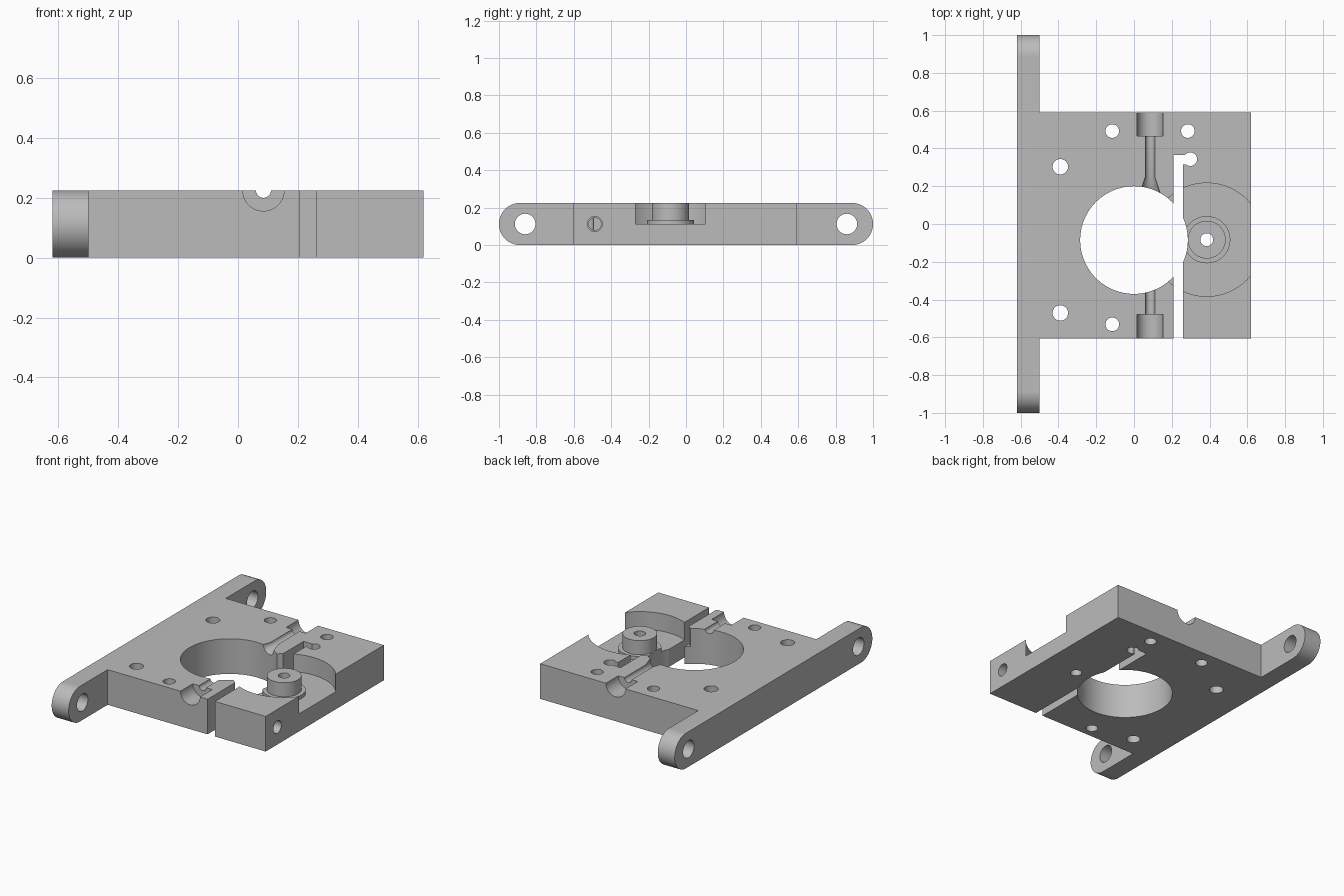
import bpy
from math import pi
from mathutils import Matrix, Vector

old = bpy.data.objects.get("Cube")
if old:
    bpy.data.objects.remove(old, do_unlink=True)

THICK = 0.225
MID = THICK / 2
TURN = {"X": Matrix.Rotation(pi / 2, 4, "Y"),
        "Y": Matrix.Rotation(-pi / 2, 4, "X"),
        "Z": Matrix.Identity(4)}


def box(name, lo, hi):
    lo, hi = Vector(lo), Vector(hi)
    bpy.ops.mesh.primitive_cube_add(size=1)
    ob = bpy.context.object
    ob.name = name
    ob.data.transform(Matrix.Translation((lo + hi) / 2) @ Matrix.Diagonal((*(hi - lo), 1)))
    return ob


def rod(name, start, length, r, axis="Z", r_end=None, sides=64):
    """Cylinder or cone running from start along the positive axis."""
    bpy.ops.mesh.primitive_cone_add(vertices=sides, radius1=r, depth=length,
                                    radius2=r if r_end is None else r_end)
    ob = bpy.context.object
    ob.name = name
    ob.data.transform(Matrix.Translation(start) @ TURN[axis]
                      @ Matrix.Translation((0, 0, length / 2)))
    return ob


def combine(target, tool, operation):
    mod = target.modifiers.new("join_or_cut", "BOOLEAN")
    mod.operation = operation
    mod.solver = "EXACT"
    mod.object = tool
    bpy.context.view_layer.objects.active = target
    bpy.ops.object.modifier_apply(modifier=mod.name)
    bpy.data.objects.remove(tool, do_unlink=True)


def add(tool):
    combine(body, tool, "UNION")


def cut(tool):
    combine(body, tool, "DIFFERENCE")


# Plate and round-ended mounting bar
body = box("clamp_plate", (-0.56, -0.605, 0), (0.62, 0.59, THICK))
bar = box("mounting_bar", (-0.62, -1 + MID, 0), (-0.5, 1 - MID, THICK))
for side in (-1, 1):
    end = rod("bar_end", (-0.62, side * (1 - MID), MID), 0.12, MID, "X")
    combine(bar, end, "UNION")
add(bar)

# Round pocket with stepped boss
cut(rod("pocket", (0.385, -0.083, MID), 0.3, 0.3, sides=96))
add(rod("boss_flange", (0.385, -0.083, 0.08), 0.055, 0.125))
add(rod("boss", (0.385, -0.083, 0.1), THICK - 0.1, 0.1))

# Main bore and clamping slot with hooked end
cut(rod("bore", (0, -0.085, -0.1), 0.5, 0.285, sides=96))
cut(box("slot", (0.208, -0.7, -0.1), (0.26, 0.365, 0.4)))
cut(box("slot_hook", (0.23, 0.316, -0.1), (0.29, 0.365, 0.4)))
cut(rod("slot_relief", (0.298, 0.343, -0.1), 0.5, 0.036))

# Vertical screw holes
for x, y, r in ((-0.39, 0.303, 0.041), (-0.39, -0.471, 0.041),
                (-0.115, 0.492, 0.036), (-0.115, -0.531, 0.036),
                (0.285, 0.492, 0.036), (0.385, -0.083, 0.034)):
    cut(rod("screw_hole", (x, y, -0.1), 0.5, r, sides=40))

# Half-round channel in the top, wider at both edges, flared into the bore
cut(rod("channel", (0.085, -0.55, THICK), 1.1, 0.025, "Y", sides=40))
cut(rod("front_socket", (0.085, -0.7, THICK), 0.22, 0.069, "Y"))
cut(rod("back_socket", (0.085, 0.465, THICK), 0.22, 0.069, "Y"))
cut(rod("channel_flare", (0.085, 0.12, THICK), 0.13, 0.068, "Y", 0.025, 40))

# Clamp screw hole across the slot, and bar end holes
cut(rod("clamp_hole", (0.23, -0.487, MID), 0.5, 0.04, "X", sides=40))
cut(rod("clamp_thread", (-0.11, -0.487, MID), 0.36, 0.033, "X", sides=40))
for side in (-1, 1):
    cut(rod("bar_hole", (-0.7, side * 0.86, MID), 0.3, 0.055, "X", sides=48))

# Colour and shading
grey = bpy.data.materials.new("plain_grey")
grey.use_nodes = True
colour = (0.5, 0.5, 0.5, 1)
grey.diffuse_color = colour
grey.node_tree.nodes["Principled BSDF"].inputs["Base Color"].default_value = colour
body.data.materials.clear()
body.data.materials.append(grey)
for face in body.data.polygons:
    face.material_index = 0
bpy.ops.object.select_all(action="DESELECT")
body.select_set(True)
bpy.context.view_layer.objects.active = body
bpy.ops.object.shade_smooth_by_angle(angle=pi / 6)
